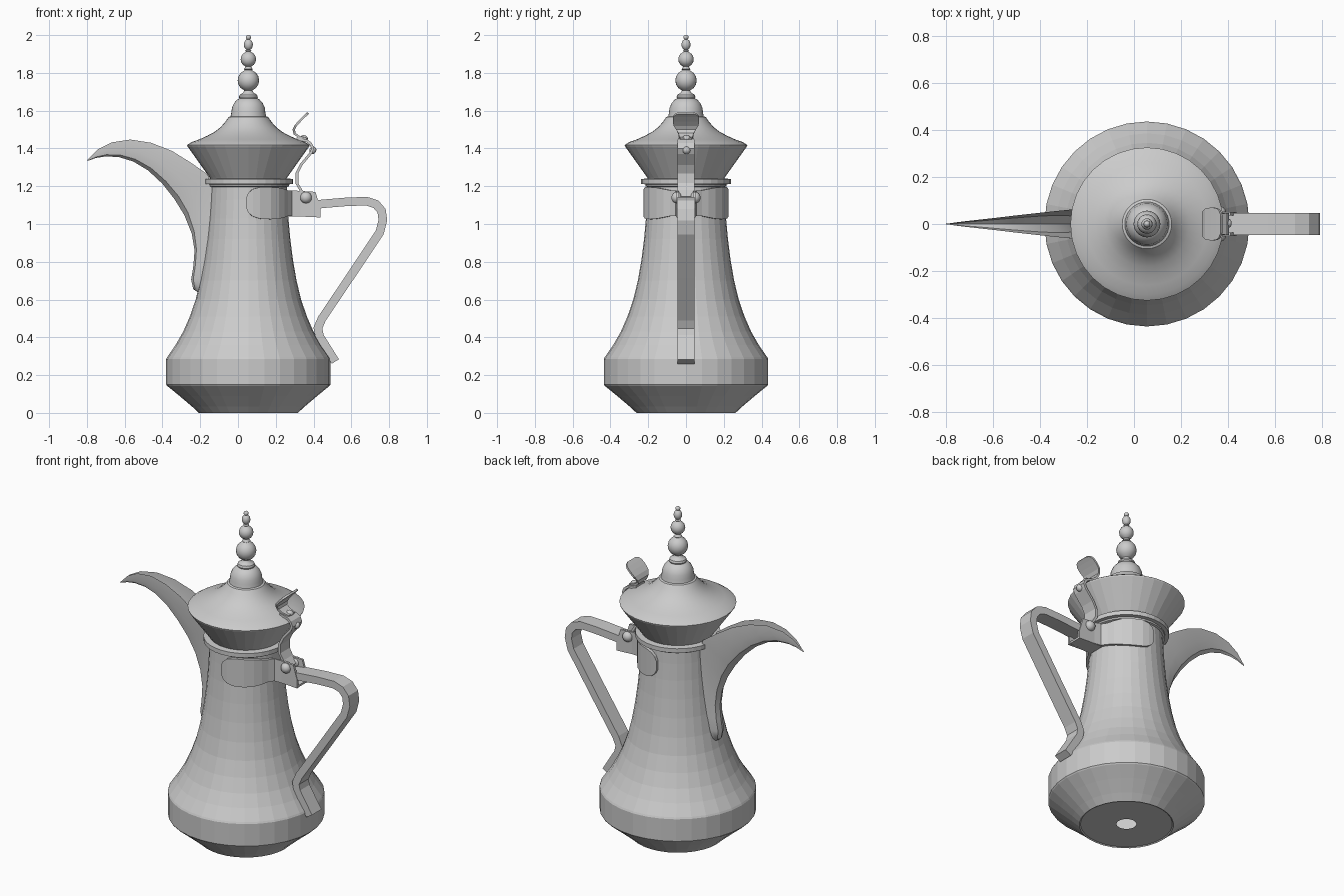
import bpy, bmesh, math
from mathutils import Vector

AX = 0.055  # x of the pot's axis


def finish(name, bm, smooth=None):
    bmesh.ops.recalc_face_normals(bm, faces=bm.faces)
    me = bpy.data.meshes.new(name)
    bm.to_mesh(me)
    bm.free()
    ob = bpy.data.objects.new(name, me)
    bpy.context.collection.objects.link(ob)
    if smooth:
        bpy.ops.object.select_all(action='DESELECT')
        ob.select_set(True)
        bpy.context.view_layer.objects.active = ob
        bpy.ops.object.shade_smooth_by_angle(angle=math.radians(smooth))
    return ob


def loft(name, rings, closed=True, caps=True, smooth=None):
    bm = bmesh.new()
    vs = [[bm.verts.new(p) for p in r] for r in rings]
    n = len(rings[0])
    for a, b in zip(vs, vs[1:]):
        for i in range(n if closed else n - 1):
            j = (i + 1) % n
            bm.faces.new((a[i], a[j], b[j], b[i]))
    if caps:
        bm.faces.new(vs[0])
        bm.faces.new(vs[-1])
    return finish(name, bm, smooth)


def lathe(name, prof, segs=32, caps=False, smooth=None):
    rings = [[(AX + r * math.cos(2 * math.pi * i / segs),
               r * math.sin(2 * math.pi * i / segs), z) for i in range(segs)]
             for r, z in prof]
    return loft(name, rings, True, caps, smooth)


def strap(name, path, widths, thick, smooth=None):
    """Flat bar swept along an (x, z) path, half widths along y."""
    pts = [Vector(p) for p in path]
    rings = []
    for i, p in enumerate(pts):
        d0 = (p - pts[i - 1]).normalized() if i else None
        d1 = (pts[i + 1] - p).normalized() if i < len(pts) - 1 else None
        t = ((d0 or d1) + (d1 or d0)).normalized()
        k = thick / 2 / max(0.6, t.dot(d0 or d1))
        n = Vector((-t.y, t.x)) * k
        w = widths[i] if isinstance(widths, list) else widths
        a, b = p + n, p - n
        rings.append([(a.x, -w, a.y), (a.x, w, a.y), (b.x, w, b.y), (b.x, -w, b.y)])
    return loft(name, rings, smooth=smooth)


def ball(z, r, h, n=8):
    return [(max(0.004, r * math.sin(math.pi * i / n)), z - h * math.cos(math.pi * i / n))
            for i in range(n + 1)]


def rivet(name, loc, axis, r, h):
    bm = bmesh.new()
    bmesh.ops.create_uvsphere(bm, u_segments=14, v_segments=8, radius=1)
    for v in bm.verts:
        v.co = Vector((v.co.x * r, v.co.y * r, v.co.z * h))
    rot = Vector((0, 0, 1)).rotation_difference(Vector(axis).normalized())
    for v in bm.verts:
        v.co = rot @ v.co + Vector(loc)
    return finish(name, bm, 50)


# Body, with the small hole in its base
lathe("body", [(0.055, 0.005), (0.255, 0.005), (0.262, 0.0), (0.30, 0.035), (0.365, 0.09),
               (0.43, 0.143), (0.435, 0.15), (0.435, 0.285), (0.43, 0.295), (0.385, 0.36),
               (0.345, 0.43), (0.31, 0.51), (0.279, 0.60), (0.255, 0.70), (0.236, 0.81),
               (0.222, 0.92), (0.212, 1.03), (0.206, 1.13), (0.203, 1.21)])
# Collar between body and lid
lathe("neck_collar", [(0.20, 1.195), (0.215, 1.20), (0.215, 1.21), (0.237, 1.212),
                      (0.237, 1.238), (0.20, 1.242)])
# Lid: flared side and bell top
lathe("lid_flare", [(0.20, 1.238), (0.208, 1.25), (0.265, 1.33), (0.322, 1.41), (0.325, 1.418)])
lathe("lid_top", [(0.325, 1.418), (0.30, 1.434), (0.26, 1.448), (0.22, 1.466), (0.18, 1.487),
                  (0.148, 1.512), (0.123, 1.54), (0.105, 1.566), (0.094, 1.57), (0.09, 1.59),
                  (0.087, 1.615), (0.076, 1.64), (0.06, 1.658), (0.045, 1.666)], smooth=35)
# Finial of stacked balls
lathe("finial", [(0.045, 1.66), (0.05, 1.672), (0.046, 1.684), (0.028, 1.695), (0.022, 1.705)]
      + ball(1.76, 0.057, 0.057)[1:-1] + [(0.018, 1.815), (0.024, 1.82), (0.018, 1.827)]
      + ball(1.872, 0.041, 0.041)[1:-1] + [(0.012, 1.912), (0.017, 1.917), (0.012, 1.922)]
      + ball(1.95, 0.024, 0.03)[1:-1] + ball(1.988, 0.014, 0.013)[1:],
      segs=20, caps=True, smooth=40)

# Spout: open trough; each row is rim x, rim z, keel x, keel z, half width
spout_rows = [(-0.17, 0.64, -0.20, 0.63, 0.025), (-0.16, 0.67, -0.237, 0.655, 0.042),
              (-0.155, 0.72, -0.248, 0.705, 0.05), (-0.15, 0.80, -0.236, 0.78, 0.054),
              (-0.145, 0.92, -0.230, 0.86, 0.057), (-0.14, 1.06, -0.245, 0.95, 0.06),
              (-0.135, 1.18, -0.283, 1.045, 0.063), (-0.16, 1.262, -0.335, 1.13, 0.066),
              (-0.25, 1.325, -0.40, 1.213, 0.063), (-0.35, 1.387, -0.475, 1.283, 0.053),
              (-0.46, 1.43, -0.555, 1.331, 0.041), (-0.57, 1.447, -0.63, 1.354, 0.028),
              (-0.67, 1.432, -0.70, 1.358, 0.017), (-0.74, 1.396, -0.75, 1.35, 0.009),
              (-0.798, 1.338, -0.798, 1.334, 0.001)]
rings = []
for rx, rz, kx, kz, w in spout_rows:
    def at(t, y):
        return (rx + (kx - rx) * t, y, rz + (kz - rz) * t)
    rings.append([at(0, -w), at(0.55, -0.86 * w), at(0.88, -0.55 * w), at(1, 0),
                  at(0.88, 0.55 * w), at(0.55, 0.86 * w), at(0, w)])
loft("spout", rings, closed=False, caps=False, smooth=35)

# Handle
strap("handle", [(0.37, 1.098), (0.45, 1.107), (0.57, 1.117), (0.68, 1.121), (0.73, 1.105),
                 (0.76, 1.07), (0.767, 1.02), (0.75, 0.955), (0.60, 0.73), (0.445, 0.50),
                 (0.423, 0.45), (0.432, 0.405), (0.515, 0.272)], 0.046, 0.045)

# Clasp: mirrored strap hugging the neck and running out to the hinge
for s, side in ((-1, "front"), (1, "back")):
    plan = [(0.436, 0.05, 1.035, 1.085), (0.41, 0.05, 1.036, 1.17), (0.33, 0.05, 1.04, 1.175),
            (0.285, 0.055, 1.042, 1.178)]
    for deg, lo, hi in ((22, 1.042, 1.178), (32, 1.035, 1.185), (44, 1.028, 1.192),
                        (58, 1.025, 1.195), (74, 1.028, 1.195), (84, 1.04, 1.185),
                        (90, 1.06, 1.165), (93, 1.085, 1.14)):
        a = math.radians(deg)
        plan.append((AX + 0.226 * math.cos(a), 0.226 * math.sin(a), lo, hi))
    rings = []
    for i, (x, y, lo, hi) in enumerate(plan):
        if i < 3:
            nx, ny = 0, -0.014
        else:
            d = Vector((x - AX, y)).normalized() * 0.018
            nx, ny = -d.x, -d.y
        rings.append([(x, s * y, lo), (x, s * y, hi),
                      (x + nx, s * (y + ny), hi), (x + nx, s * (y + ny), lo)])
    loft(f"clasp_{side}", rings)
    rivet(f"hinge_pin_{side}", (0.36, s * 0.05, 1.14), (0, s, 0), 0.031, 0.027)
strap("clasp_floor", [(0.27, 1.047), (0.435, 1.042)], 0.048, 0.012)

# Lid hinge lever, climbing the flare and folding over the rim
strap("lid_lever", [(0.37, 1.14), (0.335, 1.175), (0.312, 1.215), (0.312, 1.27), (0.335, 1.315),
                    (0.385, 1.375), (0.396, 1.40), (0.385, 1.425), (0.365, 1.44), (0.31, 1.452)],
      [0.035, 0.045, 0.046, 0.046, 0.046, 0.046, 0.046, 0.046, 0.044, 0.04], 0.014)
# Thumb piece with rounded end
strap("thumb_piece", [(0.365, 1.449), (0.325, 1.46), (0.30, 1.478), (0.295, 1.50), (0.307, 1.523),
                      (0.33, 1.548), (0.352, 1.57), (0.365, 1.582), (0.372, 1.588)],
      [0.03, 0.037, 0.04, 0.052, 0.066, 0.07, 0.068, 0.056, 0.036], 0.012)
rivet("lever_rivet_lower", (0.396, 0.003, 1.39), (1, 0, -0.6), 0.021, 0.018)
rivet("lever_rivet_upper", (0.35, 0.003, 1.455), (0.3, 0, 1), 0.021, 0.015)
